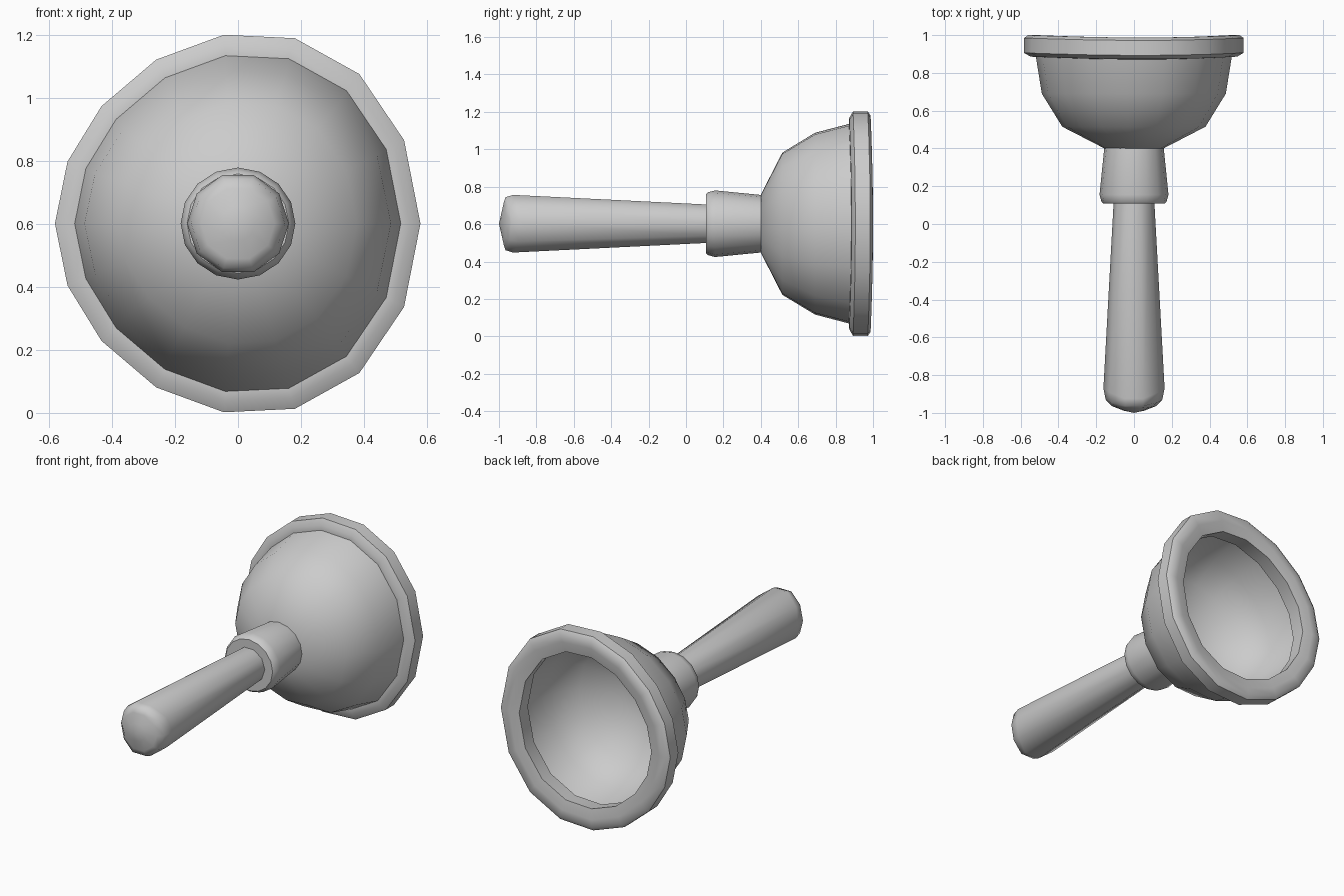
import bpy, bmesh, math

if "Cube" in bpy.data.objects:
    bpy.data.objects.remove(bpy.data.objects["Cube"])

CZ = 0.602  # height of the long axis

# Slightly uneven 16-sided ring of the cup (upper half, mirrored below), radius 0.6
half = [(.58, 0), (.528, .265), (.386, .475), (.181, .589), (-.045, .6),
        (-.26, .521), (-.434, .373), (-.542, .197), (-.582, 0)]
CUP = [(x / .6, z / .6) for x, z in half + [(x, -z) for x, z in half[-2:0:-1]]]


def regular(n, sx=1):
    return [(sx * math.cos(math.tau * i / n), math.sin(math.tau * i / n)) for i in range(n)]


def lathe(name, ring, profile, closed=False, angle=50):
    """Sweep rows (y, radius, bend, x stretch) around the y axis; radius 0 is a pole."""
    bm = bmesh.new()
    rows = []
    for y, r, bend, sx in [(*p, 0, 1)[:4] if len(p) == 2 else (*p, 1)[:4] for p in profile]:
        if r == 0:
            rows.append([bm.verts.new((0, y, CZ))] * len(ring))
        else:
            rows.append([bm.verts.new((x * r * sx, y + bend * z * z, CZ + z * r)) for x, z in ring])
    pairs = list(zip(rows, rows[1:]))
    if closed:
        pairs.append((rows[-1], rows[0]))
    n = len(ring)
    for a, b in pairs:
        for i in range(n):
            j = (i + 1) % n
            bm.faces.new(list(dict.fromkeys((a[i], a[j], b[j], b[i]))))
    bmesh.ops.recalc_face_normals(bm, faces=bm.faces)
    me = bpy.data.meshes.new(name)
    bm.to_mesh(me)
    bm.free()
    ob = bpy.data.objects.new(name, me)
    bpy.context.collection.objects.link(ob)
    bpy.ops.object.select_all(action='DESELECT')
    ob.select_set(True)
    bpy.context.view_layer.objects.active = ob
    bpy.ops.object.shade_smooth_by_angle(angle=math.radians(angle))
    return ob


# Hollow rubber cup: outer wall, then back along the inner wall
lathe("cup", CUP, [(.40, 0), (.40, .155, 0, 1.04), (.515, .38, 0, 1.03), (.69, .486, 0, 1.035),
                   (.90, .538, -.012), (.90, .50, -.012), (.69, .462, 0, 1.03),
                   (.53, .36, 0, 1.03), (.425, .14, 0, 1.03), (.415, 0)])

# Rounded rim, slightly saddle shaped, with a sharp inner edge at the mouth
B = -.013
lathe("rim", CUP, [(.884, .525, B), (.886, .565, B), (.906, .6, B), (.985, .6, B), (1.0, .578, B),
                   (1.0, .53, B), (.988, .468, B), (.89, .478, B)], closed=True)

# Neck collar
lathe("neck", regular(16, 1.025), [(.42, .152), (.155, .178), (.118, .168), (.108, .158), (.108, 0)],
      angle=35)

# Tapered handle with a domed end
lathe("handle", regular(10), [(.13, 0), (.13, .107), (-.87, .162, -.06), (-.933, .149, -.035),
                              (-.964, .117, -.012), (-.988, .055), (-1.0, 0)], angle=65)
